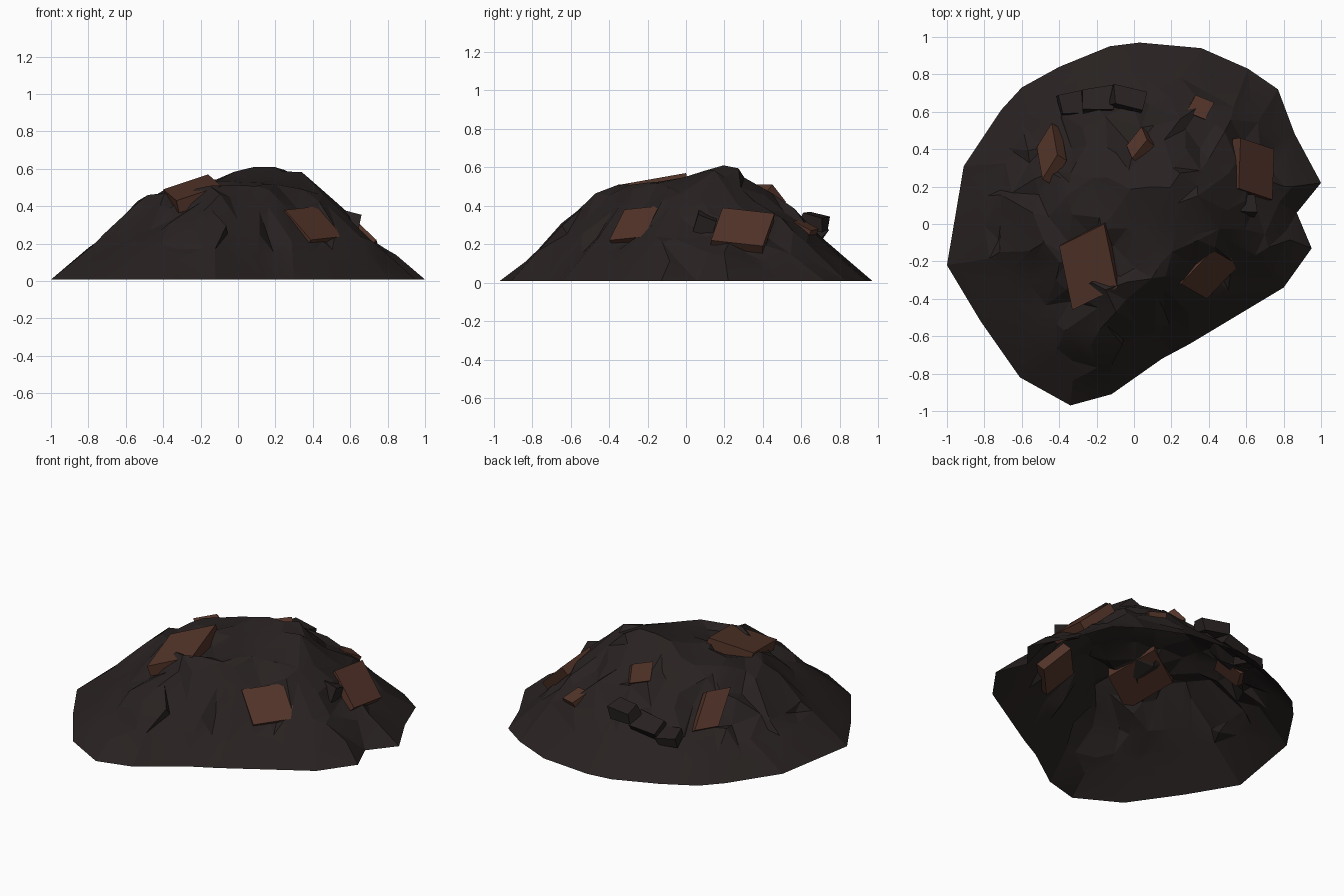
import bpy, bmesh, math, random
from mathutils import Vector, noise
from mathutils.geometry import delaunay_2d_cdt

if "Cube" in bpy.data.objects:
    bpy.data.objects.remove(bpy.data.objects["Cube"])

random.seed(7)


def material(name, rgb):
    m = bpy.data.materials.new(name)
    m.diffuse_color = (*rgb, 1)
    m.use_nodes = True
    m.node_tree.nodes["Principled BSDF"].inputs["Base Color"].default_value = m.diffuse_color
    return m


soil = material("soil", (0.021, 0.016, 0.015))
clay = material("clay", (0.085, 0.034, 0.022))

# Footprint of the heap and its height limits along x, along y and inward from the rim
RIM = [(-1, -.22), (-.91, .31), (-.71, .61), (-.6, .73), (-.4, .84), (-.13, .95), (.03, .97),
       (.36, .94), (.61, .83), (.77, .72), (.86, .48), (1, .22), (.87, .06), (.95, -.13),
       (.8, -.34), (.3, -.64), (.15, -.72), (-.12, -.91), (-.34, -.97), (-.61, -.82), (-.82, -.52)]
ALONG_X = [(-1, .01), (-.85, .15), (-.68, .26), (-.6, .42), (-.5, .47), (-.2, .51), (0, .59),
           (.2, .61), (.37, .57), (.53, .46), (.65, .33), (.75, .25), (.85, .12), (1, .02)]
ALONG_Y = [(-.97, .01), (-.79, .2), (-.7, .3), (-.55, .42), (-.35, .5), (-.05, .52), (.1, .57),
           (.2, .61), (.35, .56), (.45, .48), (.55, .4), (.65, .33), (.8, .2), (.97, .01)]
INWARD = [(0, .01), (.14, .13), (.3, .27), (.4, .36), (.55, .46), (.75, .55), (.9, .6)]
# Spots the surface should pass through: x, y, z, radius of influence
SPOTS = [(-.25, -.2, .44, .14), (-.32, -.45, .36, .12), (.42, -.26, .265, .14),
         (.65, .3, .235, .12), (-.44, .4, .26, .12), (.02, .43, .415, .1), (.35, .62, .265, .1),
         (.2, .2, .61, .15), (.42, .1, .52, .13), (-.52, -.1, .46, .12), (.2, .36, .54, .1)]
MID = Vector((.1, .1))


def interp(table, x):
    for (x0, y0), (x1, y1) in zip(table, table[1:]):
        if x <= x1:
            return y0 + (y1 - y0) * max(0, (x - x0) / (x1 - x0))
    return table[-1][1]


def from_rim(p):
    # 0 on the rim, 1 at the middle, negative outside
    d = p - MID
    best = 0
    for i, a in enumerate(RIM):
        a, b = Vector(a) - MID, Vector(RIM[i - 1]) - MID
        e = b - a
        den = d.x * e.y - d.y * e.x
        if abs(den) > 1e-9:
            t = (a.x * e.y - a.y * e.x) / den
            k = (a.x * d.y - a.y * d.x) / den
            if t > 0 and -1e-6 <= k <= 1 + 1e-6:
                best = max(best, 1 / t)
    return 1 - best


def base_height(p):
    s = from_rim(p)
    ang = math.atan2(p.y - MID.y, p.x - MID.x)
    h = interp(INWARD, s) * (1 + .12 * math.cos(ang - math.radians(225)) * min(1, 2.2 * (1 - s)))
    return min(h, interp(ALONG_X, p.x), interp(ALONG_Y, p.y))


SWELLS = [(Vector((x, y)), z - base_height(Vector((x, y))), r) for x, y, z, r in SPOTS]


def height(p):
    h = base_height(p)
    for c, amount, r in SWELLS:
        h += amount * math.exp(-(p - c).length_squared / r ** 2)
    rough = noise.noise(Vector((p.x * 5, p.y * 5, 3))) * .03 + random.uniform(-.025, .025)
    h += rough * min(1, from_rim(p) * 4)
    return max(.02, min(h, interp(ALONG_X, p.x) + .01, interp(ALONG_Y, p.y) + .01, .61))


# Heap of soil: open shell of irregular facets
pts = [Vector(p) for p in RIM]
step = .11
for i in range(-9, 10):
    for j in range(-9, 10):
        p = Vector((i + random.uniform(-.45, .45), j + random.uniform(-.45, .45))) * step
        if from_rim(p) > .1 and (p - Vector((.2, .2))).length > .06:
            pts.append(p)
pts.append(Vector((.2, .2)))
n = len(RIM)
verts, _, faces, *_ = delaunay_2d_cdt(pts, [], [list(range(n))[::-1]], 1, 1e-5)
rim_set = [Vector(r) for r in RIM]
coords = []
for v in verts:
    if any((v - r).length < 1e-3 for r in rim_set):
        coords.append((v.x, v.y, .008))
    else:
        shift = .02 * min(1, max(0, from_rim(v) - .1) * 6)
        coords.append((v.x + random.uniform(-shift, shift),
                       v.y + random.uniform(-shift, shift), height(v)))
me = bpy.data.meshes.new("soil_heap")
me.from_pydata(coords, [], [f if (verts[f[1]] - verts[f[0]]).cross(verts[f[2]] - verts[f[0]]) > 0
                            else f[::-1] for f in faces])
me.materials.append(soil)
heap = bpy.data.objects.new("soil_heap", me)
bpy.context.collection.objects.link(heap)
bpy.context.view_layer.objects.active = heap
heap.select_set(True)
bpy.ops.object.shade_smooth_by_angle(angle=math.radians(14))


# Clods of soil, mostly buried in the slopes
def clod(i, loc, size):
    bm = bmesh.new()
    bmesh.ops.create_cube(bm, size=1)
    for v in bm.verts:
        v.co = Vector([c * random.uniform(.7, 1.1) * s for c, s in zip(v.co, size)])
    me = bpy.data.meshes.new(f"clod_{i}")
    bm.to_mesh(me)
    bm.free()
    me.materials.append(soil)
    ob = bpy.data.objects.new(f"clod_{i}", me)
    ob.location = loc
    ob.rotation_euler = [random.uniform(-.6, -.2)] + [random.uniform(-.3, .3) for _ in range(2)]
    bpy.context.collection.objects.link(ob)


CLODS = [((-.03, .67, .32), (.18, .13, .08)), ((-.2, .66, .26), (.18, .14, .06)),
         ((-.34, .64, .22), (.14, .13, .06)), ((.6, .1, .31), (.12, .11, .09))]
for i, (loc, size) in enumerate(CLODS):
    clod(i, loc, size)


# Broken bricks: outer face from one corner and two edges, thickened into the heap
def brick(i, corner, u, v, thick):
    c, u, v = Vector(corner), Vector(u), Vector(v)
    nrm = u.cross(v).normalized()
    if nrm.z > 0:
        nrm = -nrm
    bm = bmesh.new()
    bmesh.ops.create_cube(bm, size=1)
    for w in bm.verts:
        w.co = c + u * (w.co.x + .5) + v * (w.co.y + .5) + nrm * thick * (w.co.z + .5)
    bmesh.ops.recalc_face_normals(bm, faces=bm.faces)
    me = bpy.data.meshes.new(f"brick_{i}")
    bm.to_mesh(me)
    bm.free()
    me.materials.append(clay)
    bpy.context.collection.objects.link(bpy.data.objects.new(f"brick_{i}", me))


BRICKS = [((-.40, -.12, .49), (.24, .12, .08), (.07, -.34, -.06), .07),
          ((.25, -.32, .38), (.18, .19, .02), (.14, -.08, -.16), .06),
          ((.57, .46, .36), (-.01, -.27, .03), (.18, -.06, -.17), .06),
          ((-.44, .54, .25), (-.08, -.13, 0), (.03, -.17, .18), .07),
          ((.04, .52, .42), (-.08, -.10, 0), (.03, -.07, .09), .06),
          ((.28, .60, .33), (.05, .09, -.05), (.10, -.04, -.01), .06)]
for i, b in enumerate(BRICKS):
    brick(i, *b)
